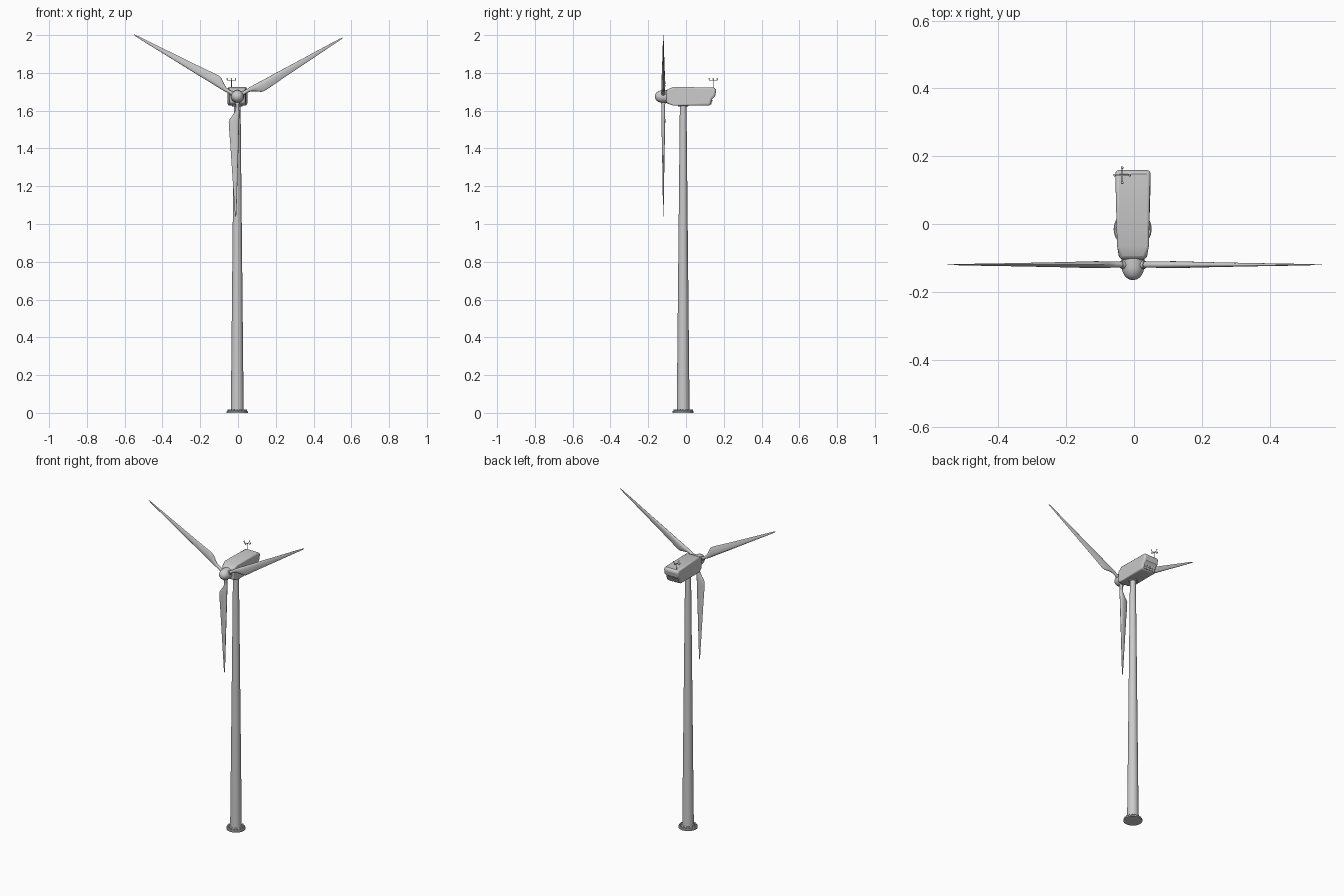
import bpy, bmesh, math
from mathutils import Vector, Matrix

if "Cube" in bpy.data.objects:
    bpy.data.objects.remove(bpy.data.objects["Cube"])

CX, CY = -0.004, -0.015          # tower axis
HUB = Vector((-0.003, -0.12, 1.675))


def finish(name, bm, angle=35):
    bmesh.ops.recalc_face_normals(bm, faces=bm.faces)
    me = bpy.data.meshes.new(name)
    bm.to_mesh(me)
    bm.free()
    ob = bpy.data.objects.new(name, me)
    bpy.context.collection.objects.link(ob)
    bpy.ops.object.select_all(action='DESELECT')
    ob.select_set(True)
    bpy.context.view_layer.objects.active = ob
    bpy.ops.object.shade_smooth_by_angle(angle=math.radians(angle))
    return ob


def loft(bm, rings):
    rows = [[bm.verts.new(p) for p in r] for r in rings]
    n = len(rows[0])
    for a, b in zip(rows, rows[1:]):
        for i in range(n):
            j = (i + 1) % n
            bm.faces.new((a[i], a[j], b[j], b[i]))
    bm.faces.new(rows[0])
    bm.faces.new(rows[-1])


def lathe(bm, profile, frame, n=32):
    # profile of (radius, height) turned about local z, placed by frame
    loft(bm, [[frame @ Vector((r * math.cos(2 * math.pi * i / n),
                               r * math.sin(2 * math.pi * i / n), h))
               for i in range(n)] for r, h in profile])


def rod(bm, a, b, r, n=8):
    a, b = Vector(a), Vector(b)
    rot = (b - a).to_track_quat('Z', 'Y').to_matrix().to_4x4()
    lathe(bm, [(r, 0), (r, (b - a).length)], Matrix.Translation(a) @ rot, n)


# tower
T = Matrix.Translation((CX, CY, 0))
bm = bmesh.new()
lathe(bm, [(0.034, 0), (0.0175, 1.635)], T, 40)
finish("tower", bm)

# base flange and bolts
bm = bmesh.new()
lathe(bm, [(0.056, 0), (0.056, 0.008), (0.053, 0.011), (0.04, 0.012), (0.036, 0.018), (0.03, 0.018)], T, 40)
finish("base_flange", bm)
bm = bmesh.new()
for i in range(16):
    a = 2 * math.pi * i / 16
    x, y = CX + 0.046 * math.cos(a), CY + 0.046 * math.sin(a)
    rod(bm, (x, y, 0.008), (x, y, 0.018), 0.005)
finish("base_bolts", bm)

# yaw ring under the nacelle
bm = bmesh.new()
lathe(bm, [(0.025, 1.621), (0.027, 1.624), (0.027, 1.634)], T, 32)
finish("yaw_ring", bm)

# nacelle: side profile extruded across, narrowed at the front
side = [(-0.105, 1.640), (-0.068, 1.627), (0.128, 1.627), (0.139, 1.662),
        (0.154, 1.676), (0.161, 1.712), (0.148, 1.722), (-0.066, 1.726), (-0.105, 1.710)]
bm = bmesh.new()
loft(bm, [[Vector((HUB.x + s * (0.038 if y < -0.1 else 0.052), y, z)) for y, z in side]
          for s in (-1, 1)])
nacelle = finish("nacelle", bm)
bev = nacelle.modifiers.new("round", 'BEVEL')
bev.width, bev.segments, bev.limit_method = 0.011, 3, 'ANGLE'
bev.angle_limit = math.radians(50)

# rear vents on the sloping back panel
bm = bmesh.new()
tilt = Matrix.Rotation(-math.atan2(0.011, 0.035), 4, 'X')
mid = Matrix.Translation((HUB.x, 0.1345, 1.6455)) @ tilt
for row in (-1, 1):
    for col in range(4):
        m = mid @ Matrix.Translation(((col - 1.5) * 0.02, 0, row * 0.0075))
        bmesh.ops.create_cube(bm, size=1, matrix=m @ Matrix.Diagonal((0.016, 0.006, 0.011, 1)))
finish("rear_vents", bm)

# spinner
bm = bmesh.new()
prof = [(0.034, 0.020), (0.034, 0.010)]
for i in range(11):
    a = math.pi / 2 * i / 10
    prof.append((max(0.0335 * math.cos(a) ** 0.9, 0.0006), -0.002 - 0.043 * math.sin(a)))
lathe(bm, prof, Matrix.Translation(HUB) @ Matrix.Rotation(-math.pi / 2, 4, 'X'), 32)
finish("spinner", bm)

# blades: (distance, leading edge, trailing edge, thickness, nose weight)
stations = [(0.015, 0.009, -0.009, 0.018, 0), (0.060, 0.009, -0.009, 0.018, 0),
            (0.078, 0.010, -0.013, 0.018, 0.1), (0.100, 0.010, -0.026, 0.019, 0.3),
            (0.120, 0.0095, -0.041, 0.019, 0.4), (0.136, 0.009, -0.046, 0.019, 0.45),
            (0.155, 0.008, -0.0455, 0.018, 0.45), (0.250, 0.006, -0.038, 0.014, 0.45),
            (0.400, 0.001, -0.028, 0.009, 0.45), (0.550, -0.003, -0.018, 0.005, 0.45),
            (0.625, -0.006, -0.013, 0.002, 0.4), (0.637, -0.008, -0.011, 0.0008, 0.3)]
N = 20
for k in range(3):
    ang = math.radians(30 + 120 * k)
    u = Vector((math.cos(ang), 0, math.sin(ang)))
    lead = Vector((-math.sin(ang), 0, math.cos(ang)))
    bm = bmesh.new()
    rings = []
    for r, le, te, th, w in stations:
        ring = []
        for i in range(N):
            a = 2 * math.pi * i / N
            c = (le + te) / 2 + (le - te) / 2 * math.cos(a)
            t = th / 2 * math.sin(a) * (1 + w * math.cos(a))
            ring.append(HUB + u * r + lead * c + Vector((0, t, 0)))
        rings.append(ring)
    loft(bm, rings)
    finish(f"blade_{k + 1}", bm, 50)
    bm = bmesh.new()
    rod(bm, HUB + u * 0.025, HUB + u * 0.040, 0.012, 20)
    finish(f"blade_collar_{k + 1}", bm)

# wind sensor: mast, cross arms and upturned cups
M = Vector((-0.035, 0.144, 1.715))
bm = bmesh.new()
rod(bm, M, M + Vector((0, 0, 0.048)), 0.0022)
for i in range(4):
    a = math.pi / 2 * i
    d = Vector((math.cos(a), math.sin(a), 0))
    hub = M + Vector((0, 0, 0.045))
    tip = hub + d * 0.022
    rod(bm, hub, tip, 0.0014, 6)
    rod(bm, tip, tip + Vector((0, 0, 0.007)), 0.0014, 6)
    bmesh.ops.create_uvsphere(bm, u_segments=10, v_segments=6, radius=0.004,
                              matrix=Matrix.Translation(tip + Vector((0, 0, 0.008))))
finish("wind_sensor", bm)
